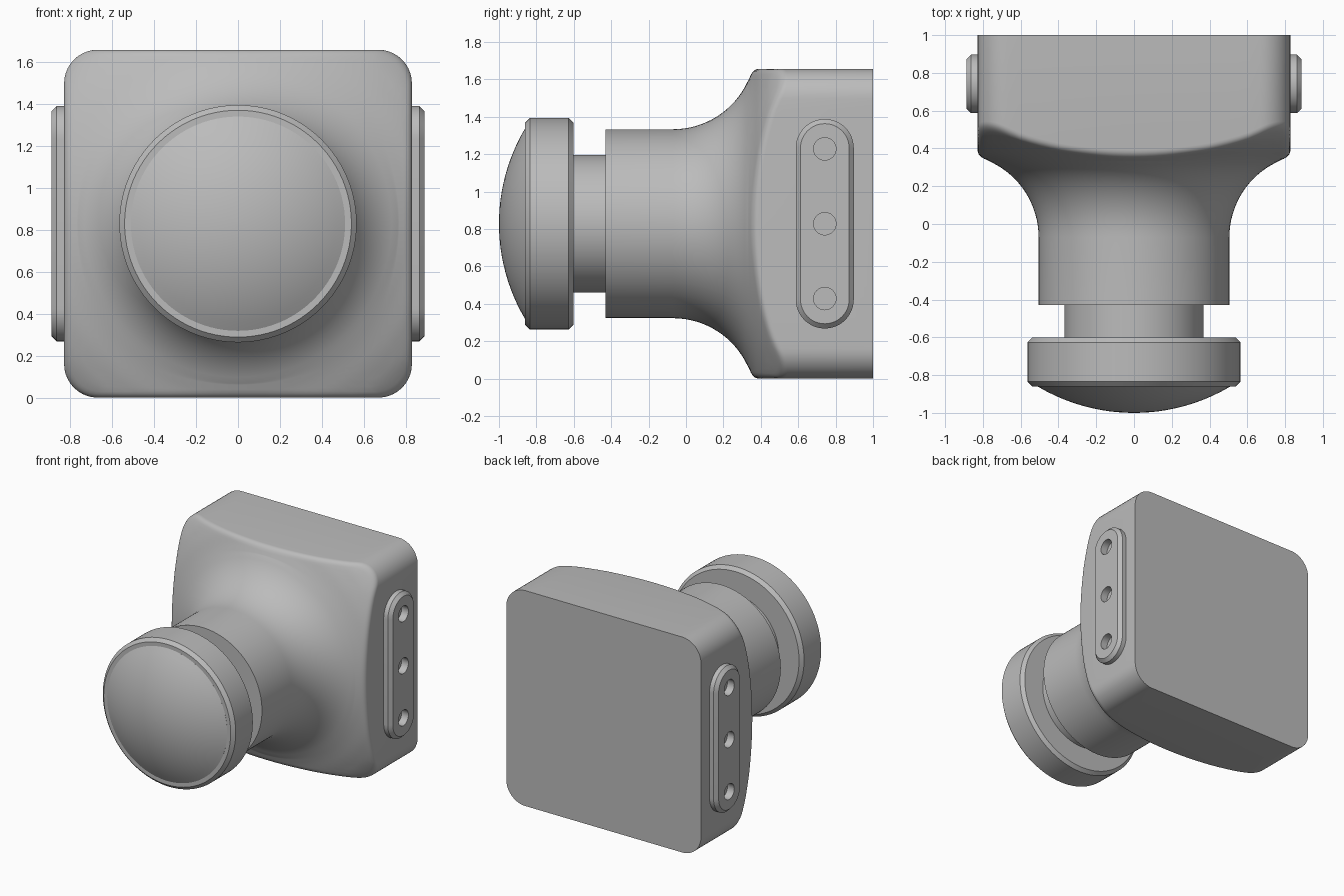
import bpy, bmesh
from math import pi, sin, cos, hypot, atan2, radians, sqrt
from mathutils import Vector

if "Cube" in bpy.data.objects:
    bpy.data.objects.remove(bpy.data.objects["Cube"])

HALF = 0.828          # half width of the square housing
CZ = HALF             # height of the main axis
CORNER = 0.16         # housing corner radius

grey = bpy.data.materials.new("plain grey")
grey.use_nodes = True
grey.diffuse_color = (0.5, 0.5, 0.5, 1)
grey.node_tree.nodes["Principled BSDF"].inputs["Base Color"].default_value = (0.5, 0.5, 0.5, 1)


def make_object(name, bm):
    bmesh.ops.remove_doubles(bm, verts=bm.verts, dist=1e-5)
    bmesh.ops.recalc_face_normals(bm, faces=bm.faces)
    mesh = bpy.data.meshes.new(name)
    bm.to_mesh(mesh)
    bm.free()
    mesh.materials.append(grey)
    obj = bpy.data.objects.new(name, mesh)
    bpy.context.collection.objects.link(obj)
    return obj


def loft(name, rings):
    """Skin closed rings of points and cap both ends."""
    bm = bmesh.new()
    loops = [[bm.verts.new(p) for p in ring] for ring in rings]
    n = len(loops[0])
    for a, b in zip(loops, loops[1:]):
        for i in range(n):
            j = (i + 1) % n
            bm.faces.new((a[i], a[j], b[j], b[i]))
    bm.faces.new(loops[0])
    bm.faces.new(loops[-1])
    return make_object(name, bm)


def lathe(name, profile, steps=96):
    """Turn a (y, radius) profile around the main axis."""
    return loft(name, [[(r * cos(2 * pi * i / steps), y, CZ + r * sin(2 * pi * i / steps))
                        for i in range(steps)] for y, r in profile])


def activate(obj):
    bpy.ops.object.select_all(action="DESELECT")
    obj.select_set(True)
    bpy.context.view_layer.objects.active = obj


# Outline of the rounded square housing
def rounded_square(side_steps=24, arc_steps=10):
    flat = HALF - CORNER
    quarter = [(HALF, -flat + 2 * flat * i / side_steps) for i in range(side_steps)]
    quarter += [(flat + CORNER * cos(pi / 2 * i / arc_steps),
                 flat + CORNER * sin(pi / 2 * i / arc_steps)) for i in range(arc_steps)]
    points = []
    for k in range(4):
        c, s = round(cos(k * pi / 2)), round(sin(k * pi / 2))
        points += [(c * x - s * z, s * x + c * z) for x, z in quarter]
    return points


# Depth of the flared front at a given radius beyond the concave arc
KNOTS = [(0.759, 0.33), (0.825, 0.36), (0.917, 0.397), (1.02, 0.45), (1.115, 0.522), (1.2, 0.6)]


def shoulder_y(r):
    for (r0, y0), (r1, y1) in zip(KNOTS, KNOTS[1:]):
        if r <= r1:
            break
    return y0 + (y1 - y0) * (r - r0) / (r1 - r0)


# Housing: round neck, concave flare, softened shoulder edge, square block
def body_profile(reach):
    pts = [(-0.43, 0.505)]
    for i in range(17):
        t = radians(65) * i / 16
        pts.append((-0.07 + 0.44 * sin(t), 0.505 + 0.44 * (1 - cos(t))))
    inner = reach - 0.035
    for i in range(1, 9):
        r = 0.759 + (inner - 0.759) * i / 8
        pts.append((shoulder_y(r), r))
    start = Vector((shoulder_y(inner), inner))
    edge = Vector((shoulder_y(reach), reach))
    end = edge + Vector((0.03, 0))
    for i in range(1, 6):
        t = i / 5
        pts.append(tuple(start * (1 - t) ** 2 + edge * 2 * t * (1 - t) + end * t * t))
    pts.append((1.0, reach))
    return pts


columns = []
for x, z in rounded_square():
    a = atan2(z, x)
    columns.append([(r * cos(a), y, CZ + r * sin(a)) for y, r in body_profile(hypot(x, z))])
housing = loft("housing", list(zip(*columns)))

# Stem and knob
stem = lathe("stem", [(-0.62, 0.368), (-0.41, 0.368)])
knob = lathe("knob_rim", [(-0.602, 0.54), (-0.627, 0.565), (-0.835, 0.565), (-0.86, 0.54)])
cap = [(-0.84, 0.51)]
for i in range(13):
    r = 0.51 * (1 - i / 12) + 0.004 * i / 12
    cap.append((-sqrt(1 - r * r), r))
dome = lathe("knob_dome", cap)


# Side plates: chamfered slots with three round recesses, mirrored
def slot_ring(x, radius, steps=24):
    straight = 0.405
    ring = []
    for end in (1, -1):
        for i in range(steps + 1):
            a = pi * i / steps + (0 if end > 0 else pi)
            ring.append((x, 0.742 + radius * cos(a), CZ + end * straight + radius * sin(a)))
    return ring


plate = loft("side_plates", [slot_ring(0.8, 0.155), slot_ring(0.863, 0.155), slot_ring(0.888, 0.13)])
for k in (-1, 0, 1):
    drill = loft("recess_cutter", [[(x, 0.742 + 0.06 * cos(2 * pi * i / 32),
                                     CZ + 0.4 * k + 0.06 * sin(2 * pi * i / 32))
                                    for i in range(32)] for x in (0.83, 0.95)])
    activate(plate)
    cut = plate.modifiers.new("recess", "BOOLEAN")
    cut.operation = "DIFFERENCE"
    cut.solver = "EXACT"
    cut.object = drill
    bpy.ops.object.modifier_apply(modifier=cut.name)
    bpy.data.objects.remove(drill)
plate.modifiers.new("mirror", "MIRROR")
bpy.ops.object.modifier_apply(modifier="mirror")

# Smooth shading with crisp edges
for obj in (housing, stem, knob, dome, plate):
    activate(obj)
    bpy.ops.object.shade_smooth_by_angle(angle=radians(30))
